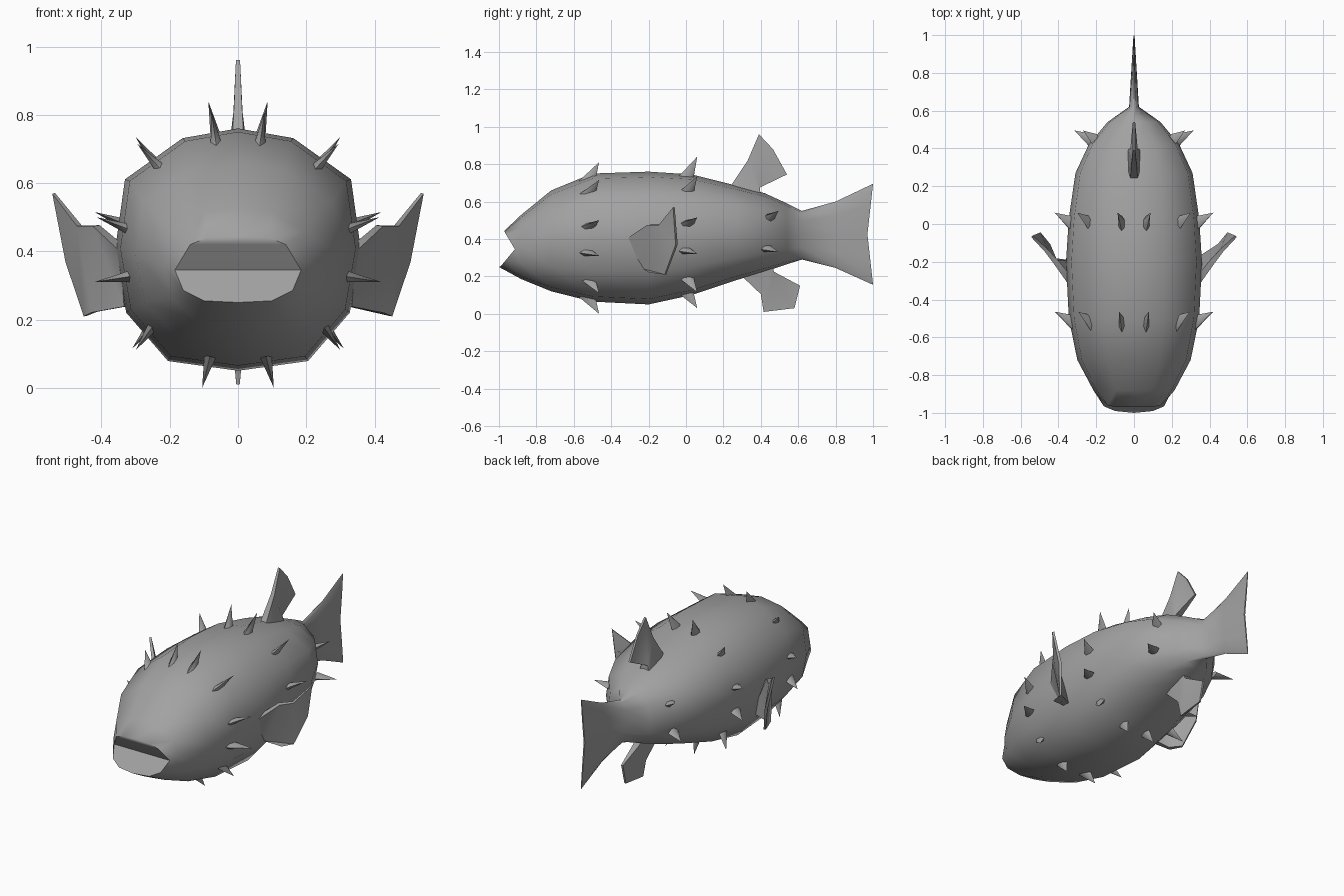
import bpy, bmesh, math
from mathutils import Vector

if "Cube" in bpy.data.objects:
    bpy.data.objects.remove(bpy.data.objects["Cube"])

grey = bpy.data.materials.new("grey_skin")
grey.diffuse_color = (0.36, 0.36, 0.36, 1)
grey.use_nodes = True
grey.node_tree.nodes["Principled BSDF"].inputs["Base Color"].default_value = grey.diffuse_color


def make_object(name, bm):
    """Turn a bmesh into a smooth shaded grey object."""
    bmesh.ops.recalc_face_normals(bm, faces=bm.faces)
    mesh = bpy.data.meshes.new(name)
    bm.to_mesh(mesh)
    bm.free()
    mesh.materials.append(grey)
    obj = bpy.data.objects.new(name, mesh)
    bpy.context.collection.objects.link(obj)
    bpy.ops.object.select_all(action='DESELECT')
    obj.select_set(True)
    bpy.context.view_layer.objects.active = obj
    bpy.ops.object.shade_smooth_by_angle(angle=math.radians(55))
    return obj


# Half cross-section of the body, top to bottom, in unit size
HALF = [(0, 1), (.45, .92), (.92, .58), (1, 0), (.91, -.52), (.57, -.92), (0, -1)]
SECTION = HALF + [(-x, z) for x, z in HALF[-2:0:-1]]

# Body stations: y, half width, top z, bottom z
STATIONS = [
    (-.88, .215, .53, .185), (-.72, .30, .66, .12), (-.5, .345, .75, .065),
    (-.2, .36, .76, .05), (.03, .345, .745, .10), (.27, .31, .685, .18),
    (.42, .24, .645, .225), (.54, .14, .59, .265), (.62, .026, .55, .29),
    (.8, .015, .60, .245), (1.0, .004, .695, .155)]


def build_body():
    bm = bmesh.new()
    rings = []
    # Lip ring: notched between upper and lower lips
    lips = [(0, -.97, .445), (.09, -.97, .44), (.14, -.96, .42), (.185, -.915, .345),
            (.16, -.965, .285), (.10, -.99, .255), (0, -1.0, .25)]
    lips += [(-x, y, z) for x, y, z in lips[-2:0:-1]]
    rings.append([bm.verts.new(p) for p in lips])
    for y, w, top, bottom in STATIONS:
        mid, h = (top + bottom) / 2, (top - bottom) / 2
        # the tail's trailing edge is slightly forked
        fork = .03 if y == 1.0 else 0
        rings.append([bm.verts.new((w * x, y - fork * (1 - abs(z)), mid + h * z))
                      for x, z in SECTION])
    n = len(SECTION)
    for a, b in zip(rings, rings[1:]):
        for i in range(n):
            j = (i + 1) % n
            bm.faces.new((a[i], a[j], b[j], b[i]))
    # Mouth and tail edge closed by strips running left to right
    for r in (rings[0], rings[-1]):
        bm.faces.new((r[0], r[1], r[-1]))
        for i in range(1, n // 2 - 1):
            bm.faces.new((r[i], r[i + 1], r[n - i - 1], r[n - i]))
        bm.faces.new((r[n // 2 - 1], r[n // 2], r[n // 2 + 1]))
    make_object("body", bm)


def build_fin(name, outline, normal):
    """Thin slab; each outline point is x, y, z, half thickness."""
    bm = bmesh.new()
    normal = Vector(normal).normalized()
    sides = []
    for s in (1, -1):
        vs = [bm.verts.new(Vector(p[:3]) + normal * p[3] * s) for p in outline]
        bm.faces.new(vs)
        sides.append(vs)
    a, b = sides
    for i in range(len(a)):
        j = (i + 1) % len(a)
        bm.faces.new((a[i], a[j], b[j], b[i]))
    bmesh.ops.triangulate(bm, faces=[f for f in bm.faces if len(f.verts) > 4])
    make_object(name, bm)


def build_spikes(name, y_tip, row):
    """Mirrored pairs of flattened, swept-back spikes: base x, z and tip x, z."""
    bm = bmesh.new()
    for bx, bz, tx, tz in row:
        for s in (1, -1):
            base, tip = Vector((s * bx, y_tip - .065, bz)), Vector((s * tx, y_tip, tz))
            out = Vector((tip.x - base.x, 0, tip.z - base.z)).normalized()
            across = Vector((-out.z, 0, out.x))
            ring = []
            for k in range(6):
                a = math.tau * k / 6
                p = base - out * .012 + Vector((0, .045 * math.cos(a), 0))
                ring.append(bm.verts.new(p + across * .02 * math.sin(a)))
            top = bm.verts.new(tip)
            bm.faces.new(ring)
            for k in range(6):
                bm.faces.new((ring[k], ring[(k + 1) % 6], top))
    make_object(name, bm)


build_body()

# Dorsal and belly fins
build_fin("dorsal_fin", [
    (0, .23, .67, .02), (0, .33, .82, .012), (0, .39, .96, .006), (0, .465, .88, .006),
    (0, .54, .745, .006), (0, .395, .675, .02), (0, .40, .62, .035), (0, .26, .63, .035)],
    (1, 0, 0))
build_fin("belly_fin", [
    (0, .30, .20, .02), (0, .40, .105, .014), (0, .415, .01, .005), (0, .58, .03, .005),
    (0, .61, .15, .006), (0, .47, .225, .02), (0, .46, .27, .03), (0, .32, .26, .03)],
    (1, 0, 0))

# Side fins, swept out and back
side = [(.33, -.31, .40, .02), (.415, -.20, .475, .014), (.465, -.14, .475, .01),
        (.54, -.065, .57, .006), (.50, -.05, .37, .008), (.448, -.11, .21, .006),
        (.42, -.19, .222, .012), (.32, -.21, .24, .02)]
for label, s in (("right", 1), ("left", -1)):
    build_fin(label + "_side_fin", [(s * x, y, z, t) for x, y, z, t in side],
              (s * .7, -.7, -.1))

# Spike rows
build_spikes("front_spikes", -.465, [
    (.065, .72, .078, .81), (.23, .645, .295, .715), (.32, .465, .415, .50),
    (.325, .325, .42, .31), (.25, .18, .30, .11), (.085, .08, .105, 0)])
build_spikes("middle_spikes", .06, [
    (.065, .735, .087, .84), (.235, .65, .30, .735), (.33, .48, .42, .515),
    (.335, .335, .42, .32), (.25, .19, .31, .115), (.08, .105, .095, .03)])
build_spikes("rear_spikes", .495, [(.205, .515, .27, .55), (.225, .345, .315, .33)])
